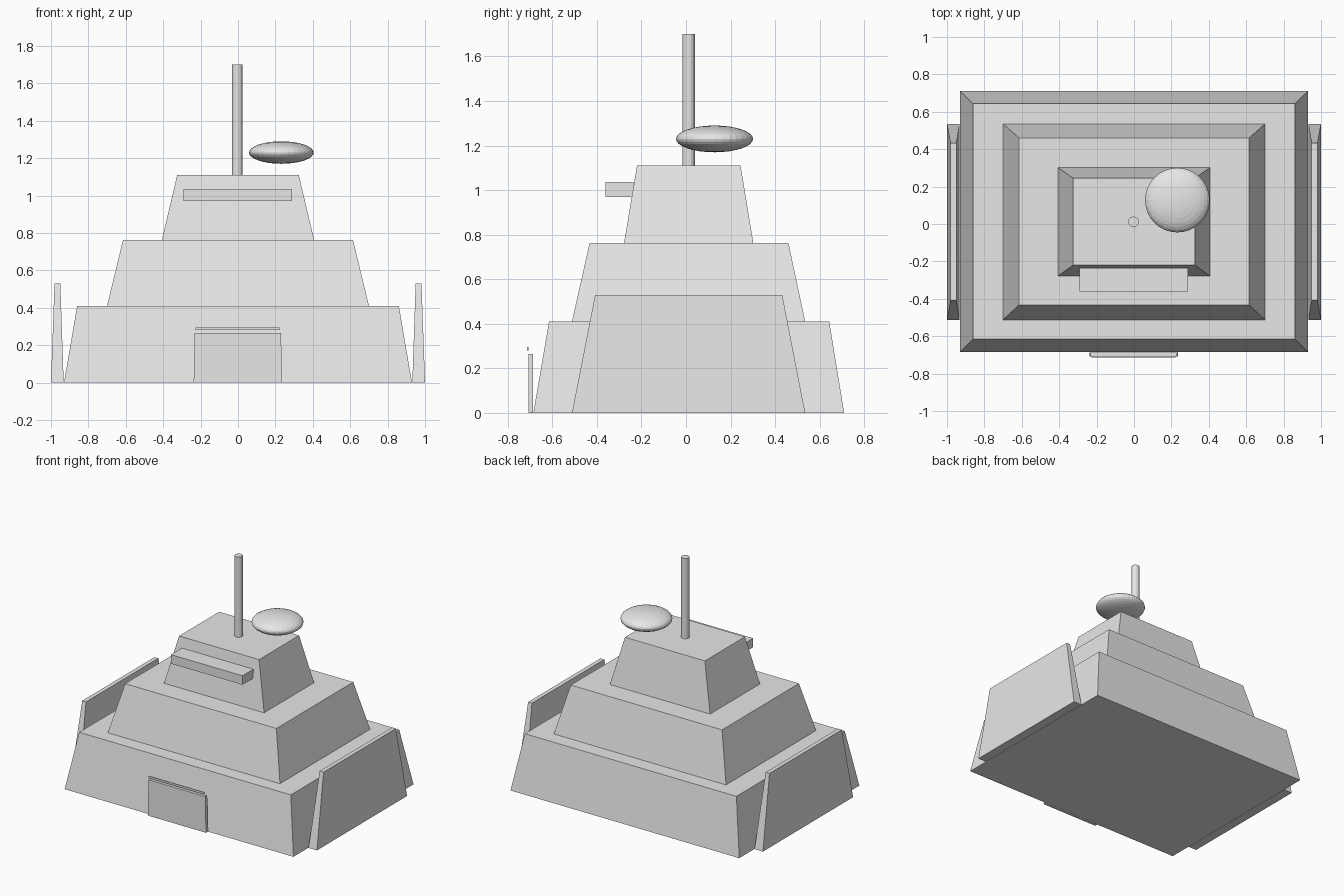
import bpy
import bmesh

cube = bpy.data.objects.get("Cube")
if cube:
    bpy.data.objects.remove(cube, do_unlink=True)

grey = bpy.data.materials.new("plain_grey")
grey.use_nodes = True
grey.diffuse_color = (0.8, 0.8, 0.8, 1)
grey.node_tree.nodes["Principled BSDF"].inputs["Base Color"].default_value = (0.8, 0.8, 0.8, 1)


def finish(name, bm):
    bmesh.ops.recalc_face_normals(bm, faces=bm.faces)
    mesh = bpy.data.meshes.new(name)
    bm.to_mesh(mesh)
    bm.free()
    mesh.materials.append(grey)
    obj = bpy.data.objects.new(name, mesh)
    bpy.context.collection.objects.link(obj)
    return obj


def tapered_block(name, bottom, top, z0, z1):
    """Block between two rectangles, each given as (x0, x1, y0, y1)."""
    bm = bmesh.new()
    bmesh.ops.create_cube(bm, size=1)
    for v in bm.verts:
        upper = v.co.z > 0
        x0, x1, y0, y1 = top if upper else bottom
        v.co = (x1 if v.co.x > 0 else x0, y1 if v.co.y > 0 else y0, z1 if upper else z0)
    return finish(name, bm)


# Stepped body
tapered_block("base_tier", (-0.93, 0.93, -0.685, 0.71), (-0.86, 0.86, -0.615, 0.643), 0, 0.41)
tapered_block("middle_tier", (-0.70, 0.70, -0.512, 0.535), (-0.615, 0.615, -0.433, 0.46), 0.41, 0.763)
tapered_block("upper_tier", (-0.407, 0.407, -0.278, 0.302), (-0.325, 0.325, -0.22, 0.245), 0.763, 1.11)

# Leaning side shields, mirrored
for side, s in (("left", 1), ("right", -1)):
    low = sorted((0.932 * s, 1.0 * s))
    high = sorted((0.95 * s, 0.981 * s))
    tapered_block(side + "_shield", (*low, -0.512, 0.535), (*high, -0.408, 0.432), 0, 0.53)

# Front door, lintel strip and window box
tapered_block("door", (-0.237, 0.235, -0.708, -0.686), (-0.232, 0.23, -0.708, -0.686), 0, 0.265)
tapered_block("door_lintel", (-0.227, 0.222, -0.713, -0.707), (-0.227, 0.222, -0.713, -0.707), 0.28, 0.295)
window = (-0.292, 0.29, -0.362, -0.235)
tapered_block("window_box", window, window, 0.97, 1.036)

# Mast on the roof
bm = bmesh.new()
bmesh.ops.create_cone(bm, cap_ends=True, segments=16, radius1=0.028, radius2=0.028, depth=0.59)
mast = finish("mast", bm)
mast.location = (-0.003, 0.012, 1.405)

# Flattened dish beside the mast
bm = bmesh.new()
bmesh.ops.create_uvsphere(bm, u_segments=32, v_segments=16, radius=1)
bmesh.ops.scale(bm, vec=(0.173, 0.173, 0.06), verts=bm.verts)
dish = finish("dish", bm)
dish.location = (0.232, 0.128, 1.23)
